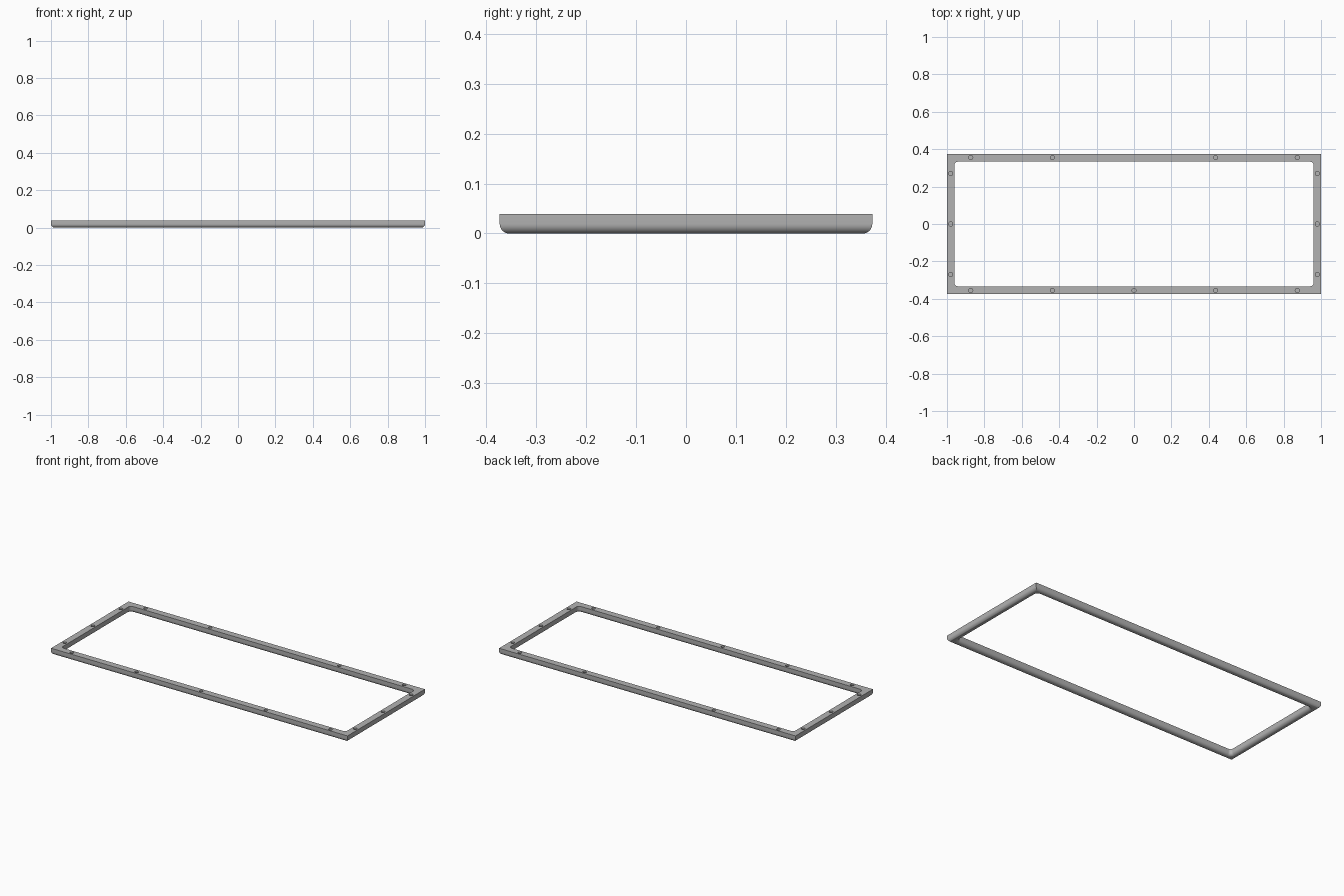
import bpy, bmesh, math
from mathutils import Matrix

if "Cube" in bpy.data.objects:
    bpy.data.objects.remove(bpy.data.objects["Cube"])

HALF_X, HALF_Y, HEIGHT = 1.0, 0.373, 0.039
WIDTH, FILLET, INNER_R = 0.04, 0.019, 0.018
CORNER_STEPS, FILLET_STEPS = 8, 8
HOLE_R, HOLE_DEPTH = 0.011, 0.02

grey = bpy.data.materials.new("satin grey")
grey.use_nodes = True
colour = (0.45, 0.45, 0.45, 1)
grey.diffuse_color = colour
grey.node_tree.nodes["Principled BSDF"].inputs["Base Color"].default_value = colour


def add_object(name, bm):
    mesh = bpy.data.meshes.new(name)
    bm.to_mesh(mesh)
    bm.free()
    mesh.materials.append(grey)
    obj = bpy.data.objects.new(name, mesh)
    bpy.context.collection.objects.link(obj)
    return obj


def ring(bm, inset, radius, z):
    """Rectangle inset from the outer edge, with rounded corners."""
    verts = []
    corners = ((1, 1), (-1, 1), (-1, -1), (1, -1))
    for quarter, (sx, sy) in enumerate(corners):
        cx = sx * (HALF_X - inset - radius)
        cy = sy * (HALF_Y - inset - radius)
        for i in range(CORNER_STEPS + 1):
            a = (quarter + i / CORNER_STEPS) * math.pi / 2
            verts.append(bm.verts.new((cx + radius * math.cos(a),
                                       cy + radius * math.sin(a), z)))
    return verts


# Frame: closed loft of a flat-topped, round-bottomed section
bm = bmesh.new()
arc = [i / FILLET_STEPS * math.pi / 2 for i in range(FILLET_STEPS + 1)]
section = [(FILLET * (1 - math.cos(a)), FILLET * (1 - math.sin(a))) for a in arc]
rings = [ring(bm, 0, 0, HEIGHT)]
rings += [ring(bm, d, 0, z) for d, z in section]
rings += [ring(bm, WIDTH - d, INNER_R + d, z) for d, z in reversed(section)]
rings.append(ring(bm, WIDTH, INNER_R, HEIGHT))
for low, high in zip(rings, rings[1:] + rings[:1]):
    for i in range(len(low)):
        j = (i + 1) % len(low)
        bm.faces.new((low[i], low[j], high[j], high[i]))
bmesh.ops.remove_doubles(bm, verts=bm.verts, dist=1e-5)
bmesh.ops.recalc_face_normals(bm, faces=bm.faces)
frame = add_object("frame", bm)

# Blind screw holes: the front rail has one more, in the middle
hx, hy = HALF_X - WIDTH / 2, HALF_Y - WIDTH / 2 + 0.002
spots = [(0, -hy)]
spots += [(x, s * hy) for s in (-1, 1) for x in (-0.873, -0.436, 0.436, 0.873)]
spots += [(s * hx, y) for s in (-1, 1) for y in (-0.27, 0, 0.27)]
bm = bmesh.new()
for x, y in spots:
    bmesh.ops.create_cone(bm, cap_ends=True, segments=24, radius1=HOLE_R,
                          radius2=HOLE_R, depth=HOLE_DEPTH * 2,
                          matrix=Matrix.Translation((x, y, HEIGHT)))
cutter = add_object("hole_cutter", bm)
cutter.hide_render = True

cut = frame.modifiers.new("screw holes", "BOOLEAN")
cut.operation, cut.solver, cut.object = "DIFFERENCE", "EXACT", cutter
bpy.ops.object.select_all(action="DESELECT")
frame.select_set(True)
bpy.context.view_layer.objects.active = frame
bpy.ops.object.modifier_apply(modifier=cut.name)
bpy.data.objects.remove(cutter)
bpy.ops.object.shade_smooth_by_angle(angle=math.radians(30))
